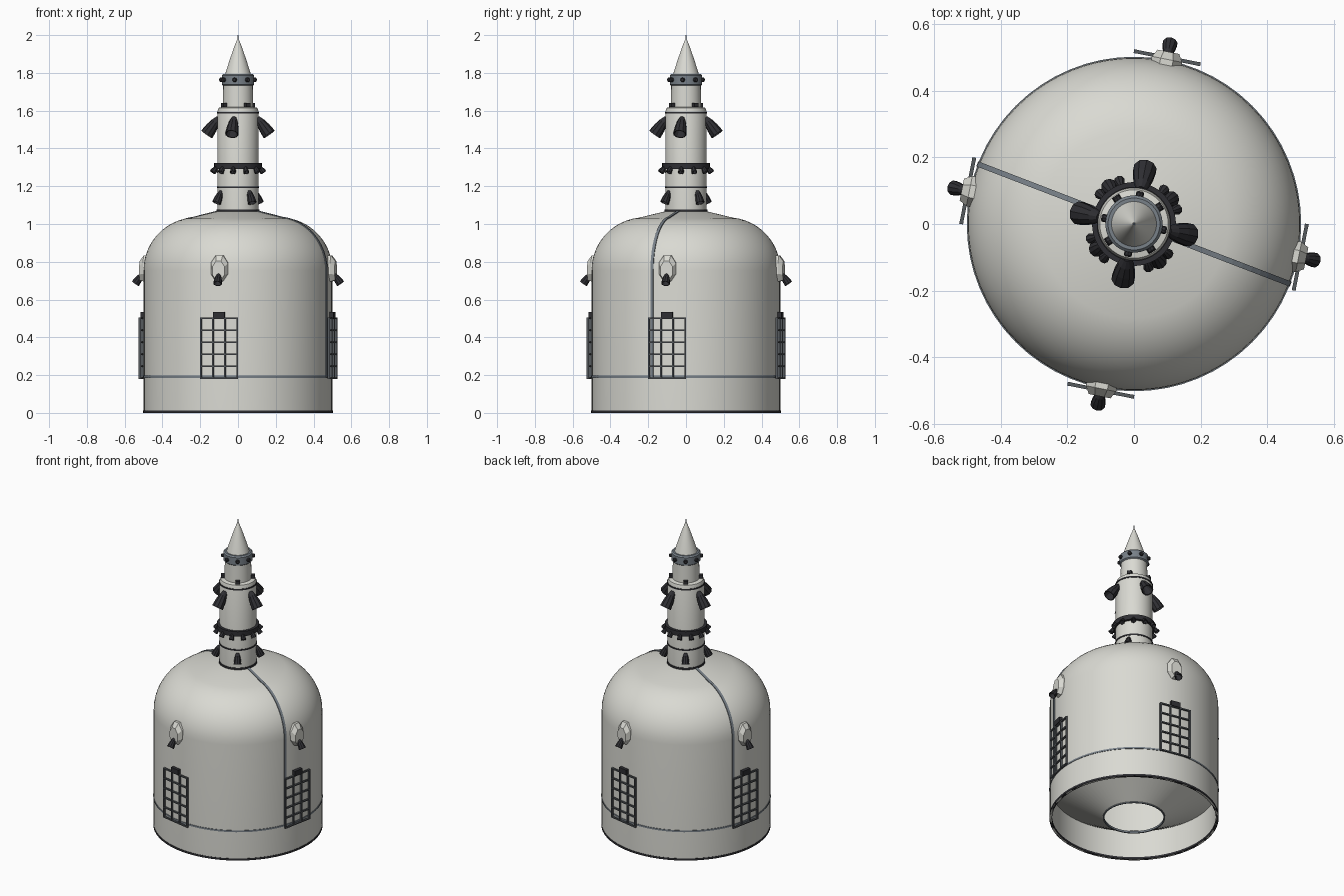
import bpy, bmesh
from math import sin, cos, pi, radians
from mathutils import Matrix, Vector

cube = bpy.data.objects.get("Cube")
if cube:
    bpy.data.objects.remove(cube)


def material(name, rgb):
    m = bpy.data.materials.new(name)
    m.use_nodes = True
    m.diffuse_color = (*rgb, 1)
    m.node_tree.nodes["Principled BSDF"].inputs["Base Color"].default_value = (*rgb, 1)
    return m


WHITE = material("warm white", (0.70, 0.70, 0.65))
STEEL = material("blue grey", (0.19, 0.22, 0.25))
GRID = material("fin grey", (0.09, 0.10, 0.11))
DARK = material("charcoal", (0.028, 0.028, 0.033))


def finish(bm, name, mat, smooth=False):
    bmesh.ops.recalc_face_normals(bm, faces=bm.faces)
    mesh = bpy.data.meshes.new(name)
    bm.to_mesh(mesh)
    bm.free()
    mesh.materials.append(mat)
    ob = bpy.data.objects.new(name, mesh)
    bpy.context.collection.objects.link(ob)
    if smooth:
        bpy.ops.object.select_all(action='DESELECT')
        ob.select_set(True)
        bpy.context.view_layer.objects.active = ob
        bpy.ops.object.shade_smooth_by_angle(angle=radians(30))
    return ob


def add_lathe(bm, profile, steps, mat=Matrix(), closed=False):
    """Revolve (radius, z) points about the z axis, then place with mat."""
    rings = [[bm.verts.new(mat @ Vector((r * cos(2 * pi * i / steps), r * sin(2 * pi * i / steps), z)))
              for i in range(steps)] for r, z in profile]
    pairs = list(zip(rings, rings[1:]))
    if closed:
        pairs.append((rings[-1], rings[0]))
    for a, b in pairs:
        for i in range(steps):
            j = (i + 1) % steps
            bm.faces.new((a[i], a[j], b[j], b[i]))
    if not closed:
        bm.faces.new(rings[0])
        bm.faces.new(rings[-1])


def lathe(name, profile, mat, steps=64, closed=False):
    bm = bmesh.new()
    add_lathe(bm, profile, steps, closed=closed)
    return finish(bm, name, mat, True)


def hoop(name, r0, r1, z0, z1, mat):
    return lathe(name, [(r0, z0), (r1, z0), (r1, z1), (r0, z1)], mat, closed=True)


def add_box(bm, size, centre, mat):
    bmesh.ops.create_cube(bm, size=1, matrix=mat @ Matrix.Translation(centre) @ Matrix.Diagonal((*size, 1)))


def around(degrees):
    """Frame whose x axis points outward at this angle."""
    return Matrix.Rotation(radians(degrees), 4, 'Z')


def tilted(degrees, r, z, tilt):
    """Frame at radius r and height z whose z axis leans outward and down."""
    return around(degrees) @ Matrix.Translation((r, 0, z)) @ Matrix.Rotation(radians(tilt), 4, 'Y')


FIRST = -101.3
QUARTERS = [FIRST + 90 * k for k in range(4)]
DIAGONALS = [a + 45 for a in QUARTERS]

# Fairing shell, hollow and open below
T = 0.012


def dome(offset):
    arc = [(0.22 + (0.28 + offset) * cos(radians(a)), 0.755 + (0.28 + offset) * sin(radians(a)))
           for a in range(0, 85, 7)]
    return arc + [(0.11, 1.067 + offset)]


outer = [(0.5, 0.0)] + dome(0) + [(0.001, 1.067)]
inner = [(0.5 - T, 0.0)] + dome(-T) + [(0.001, 1.067 - T)]
lathe("fairing_shell", outer + inner[::-1], WHITE, 80, True)
hoop("base_rim", 0.486, 0.502, 0, 0.013, DARK)
hoop("separation_band", 0.495, 0.503, 0.186, 0.197, STEEL)

# Conical adapter inside, with an open ring at its lower end
lathe("inner_adapter", [(0.18, 0.004), (0.49, 0.19), (0.49, 0.196), (0.18, 0.01)], WHITE, closed=True)
hoop("adapter_ring", 0.176, 0.184, 0.0, 0.012, STEEL)

# Seam strips running over the dome on both sides
bm = bmesh.new()
for angle in (-21, 159):
    rows = []
    for (r0, z0), (r1, z1) in zip([(0.494, 0.19)] + dome(-0.006), [(0.505, 0.19)] + dome(0.005)):
        rows.append([bm.verts.new(around(angle) @ Vector(p)) for p in
                     ((r0, -0.008, z0), (r1, -0.008, z1), (r1, 0.008, z1), (r0, 0.008, z0))])
    for a, b in zip(rows, rows[1:]):
        for i in range(4):
            j = (i + 1) % 4
            bm.faces.new((a[i], a[j], b[j], b[i]))
    bm.faces.new(rows[0])
    bm.faces.new(rows[-1])
finish(bm, "seam_strips", STEEL)

# Folded grid fins with their hinge blocks
fins, hinges = bmesh.new(), bmesh.new()
for angle in QUARTERS:
    frame = around(angle)
    for i in range(4):
        add_box(fins, (0.012, 0.008, 0.325), (0.51, -0.098 + i * 0.196 / 3, 0.343), frame)
    for i in range(6):
        add_box(fins, (0.011, 0.2, 0.008), (0.51, 0, 0.184 + i * 0.0635), frame)
    add_box(hinges, (0.025, 0.06, 0.034), (0.508, 0, 0.518), frame)
finish(fins, "grid_fins", GRID)
finish(hinges, "fin_hinges", DARK)

# Thruster pods: tapered long octagons lying on the wall
pods = bmesh.new()
for angle in QUARTERS:
    frame = around(angle)
    loops = []
    for x, s, drop in ((0.475, 1.0, 0), (0.505, 1.0, 0), (0.528, 0.72, -0.012)):
        loops.append([pods.verts.new(frame @ Vector((x, s * 0.05 * sin(t), 0.765 + drop + s * 0.075 * cos(t))))
                      for t in [radians(22.5 + 45 * k) for k in range(8)]])
    for a, b in zip(loops, loops[1:]):
        for i in range(8):
            j = (i + 1) % 8
            pods.faces.new((a[i], a[j], b[j], b[i]))
    pods.faces.new(loops[0])
    pods.faces.new(loops[-1])
finish(pods, "thruster_pods", WHITE)


def bells(name, angles, r, z, tilt, length, mouth, steps=10):
    """Ring of bell nozzles whose throats start at radius r and height z."""
    profile = [(0.35, 0), (0.65, 0.25), (0.88, 0.6), (1, 1), (0.85, 1), (0.3, 0.4)]
    bm = bmesh.new()
    for angle in angles:
        add_lathe(bm, [(a * mouth, b * length) for a, b in profile], steps, tilted(angle, r, z, tilt))
    finish(bm, name, DARK)


bells("pod_nozzles", QUARTERS, 0.518, 0.735, 145, 0.062, 0.023)

# Escape tower stages
lathe("tower_body", [(0.109, 1.06), (0.109, 1.595), (0.103, 1.615), (0.08, 1.62), (0.078, 1.74)], WHITE, 48)
hoop("tower_foot", 0.1, 0.113, 1.066, 1.078, DARK)
hoop("lower_joint", 0.1, 0.112, 1.19, 1.199, DARK)
hoop("nozzle_flange", 0.1, 0.126, 1.29, 1.322, DARK)
hoop("upper_joint", 0.1, 0.112, 1.585, 1.594, DARK)
lathe("collar", [(0.078, 1.732), (0.086, 1.738), (0.086, 1.787), (0.078, 1.795)], STEEL, 48)
lathe("nose_cone", [(0.069, 1.79), (0.066, 1.80), (0.047, 1.86), (0.025, 1.925), (0.005, 1.977)], WHITE, 48)
lathe("nose_spike", [(0.004, 1.97), (0.003, 2.0)], STEEL, 8)

# Tower motors and nozzles
bells("main_nozzles", QUARTERS, 0.105, 1.562, 144, 0.107, 0.036)
bells("lower_nozzles", DIAGONALS, 0.107, 1.175, 155, 0.07, 0.024)
bells("flange_nozzles", [FIRST + 30 * k for k in range(12)], 0.117, 1.304, 145, 0.038, 0.016, 8)

# Small knobs on the shoulder and collar
knobs = bmesh.new()
for angle in DIAGONALS:
    add_box(knobs, (0.03, 0.026, 0.02), (0.086, 0, 1.63), around(angle))
for k in range(8):
    add_lathe(knobs, [(0.012, 0), (0.012, 0.016), (0.008, 0.02)], 8, tilted(FIRST + 45 * k, 0.08, 1.763, 90))
finish(knobs, "control_thrusters", DARK)
